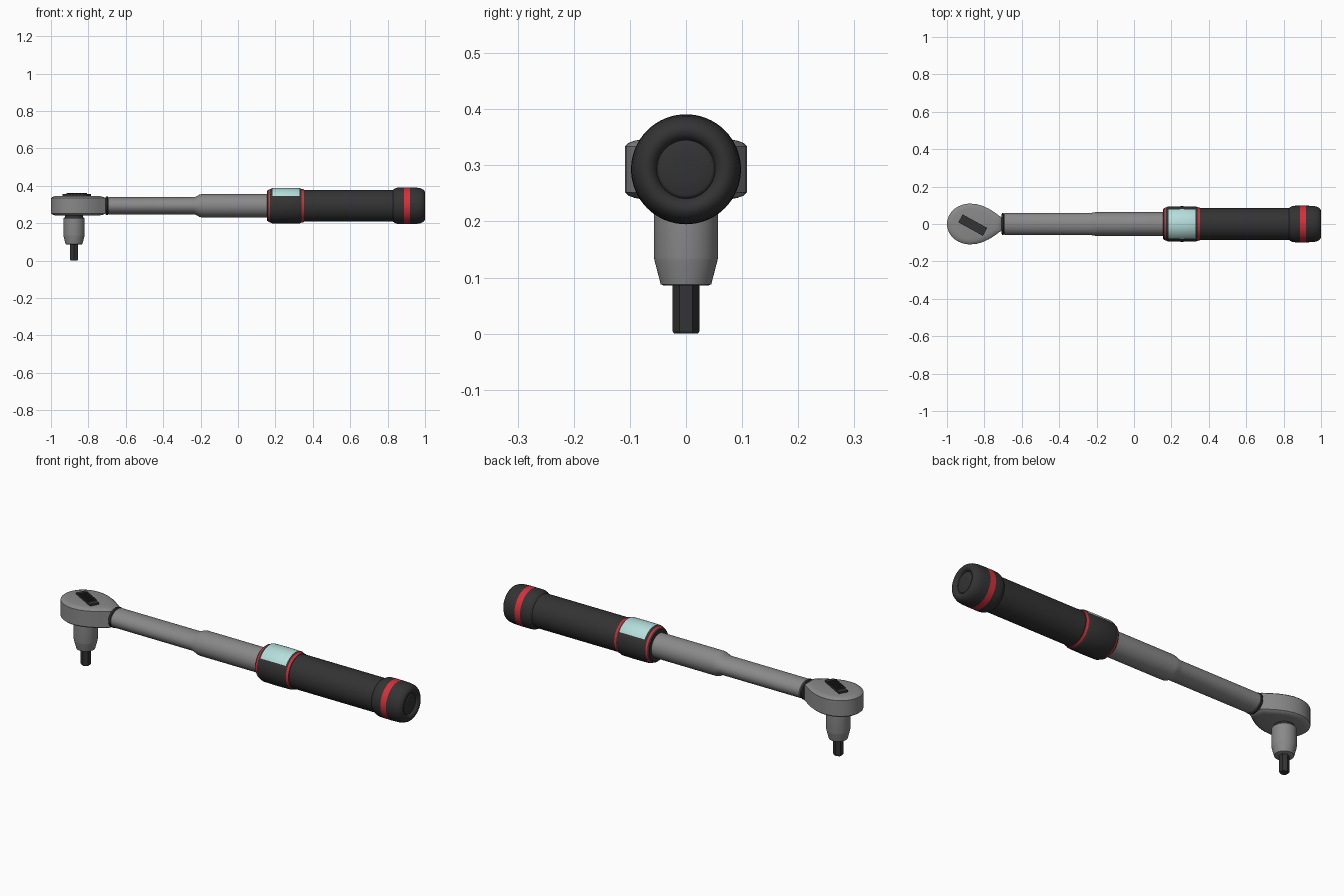
import bpy, bmesh, math
from mathutils import Matrix

if "Cube" in bpy.data.objects:
    bpy.data.objects.remove(bpy.data.objects["Cube"])

AXIS_Z = 0.293      # height of the long axis
HEAD_X = -0.877     # drive axis of the ratchet head


def material(name, rgb):
    m = bpy.data.materials.new(name)
    m.diffuse_color = (*rgb, 1)
    m.use_nodes = True
    m.node_tree.nodes["Principled BSDF"].inputs["Base Color"].default_value = m.diffuse_color
    return m


STEEL = material("steel_grey", (0.25, 0.25, 0.25))
RUBBER = material("dark_rubber", (0.033, 0.033, 0.033))
RED = material("red", (0.66, 0.03, 0.045))
SCREEN = material("pale_cyan", (0.46, 0.73, 0.71))


def finish(name, bm, mats, angle=30):
    bmesh.ops.recalc_face_normals(bm, faces=bm.faces[:])
    me = bpy.data.meshes.new(name)
    bm.to_mesh(me)
    bm.free()
    for m in mats:
        me.materials.append(m)
    ob = bpy.data.objects.new(name, me)
    bpy.context.collection.objects.link(ob)
    bpy.ops.object.select_all(action='DESELECT')
    ob.select_set(True)
    bpy.context.view_layer.objects.active = ob
    bpy.ops.object.shade_smooth_by_angle(angle=math.radians(angle))
    return ob


def loft(rings):
    """Skin a list of equal-length rings of points and cap both ends."""
    bm = bmesh.new()
    vs = [[bm.verts.new(p) for p in r] for r in rings]
    n = len(vs[0])
    for a, b in zip(vs, vs[1:]):
        for i in range(n):
            j = (i + 1) % n
            bm.faces.new((a[i], a[j], b[j], b[i]))
    bm.faces.new(vs[0])
    bm.faces.new(vs[-1])
    return bm


def along_x(name, profile, mats, rule=None, n=64):
    """Profile entries: (x, radius) or (x, y radius, z radius)."""
    rings = []
    for p in profile:
        x, ry, rz = p[0], p[1], p[-1]
        rings.append([(x, ry * math.sin(2 * math.pi * i / n),
                       AXIS_Z + rz * math.cos(2 * math.pi * i / n)) for i in range(n)])
    bm = loft(rings)
    if rule:
        for f in bm.faces:
            f.material_index = rule(f.calc_center_median())
    return finish(name, bm, mats)


def along_z(name, profile, mat, n=48, phase=0.0, angle=30):
    rings = [[(HEAD_X + r * math.cos(phase + 2 * math.pi * i / n),
               r * math.sin(phase + 2 * math.pi * i / n), z) for i in range(n)]
             for z, r in profile]
    return finish(name, loft(rings), [mat], angle)


# Ratchet head: teardrop outline, domed above and below
arc = [(-0.877 + 0.123 * math.cos(math.radians(a)), 0.109 * math.sin(math.radians(a)))
       for a in range(180, 85, -6)]
side = arc + [(-0.845, 0.107), (-0.81, 0.097), (-0.775, 0.081), (-0.745, 0.062),
              (-0.722, 0.045), (-0.708, 0.036)]
outline = side + [(x, -y) for x, y in reversed(side[1:])]
layers = [(-0.053, 0.74), (-0.051, 0.84), (-0.047, 0.94), (-0.041, 1.0),
          (0.041, 1.0), (0.047, 0.94), (0.051, 0.84), (0.053, 0.74)]
finish("ratchet_head", loft([[(HEAD_X + (x - HEAD_X) * s, y * s, AXIS_Z + dz)
                              for x, y in outline] for dz, s in layers]), [STEEL])

# Direction lever with grip ridges on top of the head
bm = bmesh.new()
turn = Matrix.Translation((-0.862, -0.006, 0.345)) @ Matrix.Rotation(math.radians(-29), 4, 'Z')
for px, sx, h in [(0, 0.15, 0.01)] + [(k * 0.022, 0.009, 0.016) for k in (-2, -1, 0, 1, 2)]:
    bmesh.ops.create_cube(bm, size=1, matrix=turn @ Matrix.Translation((px, 0, h / 2))
                          @ Matrix.Diagonal((sx, 0.048, h, 1)))
finish("direction_lever", bm, [RUBBER])

# Drive parts below the head
along_z("drive_collar", [(0.225, 0.047), (0.245, 0.047)], RUBBER)
along_z("bit_socket", [(0.086, 0.040), (0.088, 0.045), (0.130, 0.056), (0.136, 0.057),
                       (0.224, 0.057), (0.230, 0.052)], STEEL)
along_z("hex_bit", [(0.0, 0.021), (0.004, 0.024), (0.10, 0.024)], RUBBER,
        n=6, phase=math.pi / 2, angle=20)

# Neck, ring and stepped shaft (front part is flattened)
along_x("neck", [(-0.76, 0.036), (-0.69, 0.036)], [STEEL])
along_x("neck_ring", [(-0.709, 0.048, 0.044), (-0.706, 0.058, 0.050),
                      (-0.697, 0.058, 0.050), (-0.694, 0.052, 0.044)], [RUBBER])
along_x("shaft", [(-0.697, 0.054, 0.042), (-0.692, 0.058, 0.046), (-0.235, 0.059, 0.046),
                  (-0.225, 0.060, 0.049), (-0.207, 0.063, 0.059), (-0.195, 0.063, 0.062),
                  (0.17, 0.063, 0.062)], [STEEL])


# Display collar: red edge rings, screen wrapped over the top
def collar_rule(c):
    if 0.163 < c.x < 0.172 or 0.339 < c.x < 0.352:
        return 1
    tilt = abs(math.atan2(c.y, c.z - AXIS_Z))
    return 2 if 0.184 < c.x < 0.330 and tilt < math.radians(56) else 0


along_x("display_collar", [(0.155, 0.066), (0.156, 0.080), (0.163, 0.086), (0.172, 0.089),
                           (0.178, 0.092), (0.184, 0.094), (0.257, 0.095), (0.330, 0.094),
                           (0.335, 0.092), (0.339, 0.090), (0.352, 0.088), (0.353, 0.080)],
        [RUBBER, RED, SCREEN], collar_rule)

# Handle grip
along_x("handle_grip", [(0.35, 0.085), (0.84, 0.085)], [RUBBER])

# End cap with red band and dished end button
along_x("end_cap", [(0.825, 0.080), (0.828, 0.085), (0.842, 0.094), (0.852, 0.097),
                    (0.868, 0.098), (0.888, 0.098), (0.920, 0.098), (0.955, 0.097),
                    (0.975, 0.094), (0.990, 0.087), (0.998, 0.078), (1.0, 0.070),
                    (0.998, 0.062), (0.992, 0.055), (0.985, 0.052), (0.988, 0.050),
                    (0.990, 0.046), (0.991, 0.02)],
        [RUBBER, RED], lambda c: 1 if 0.888 < c.x < 0.920 and
        math.hypot(c.y, c.z - AXIS_Z) > 0.09 else 0)
